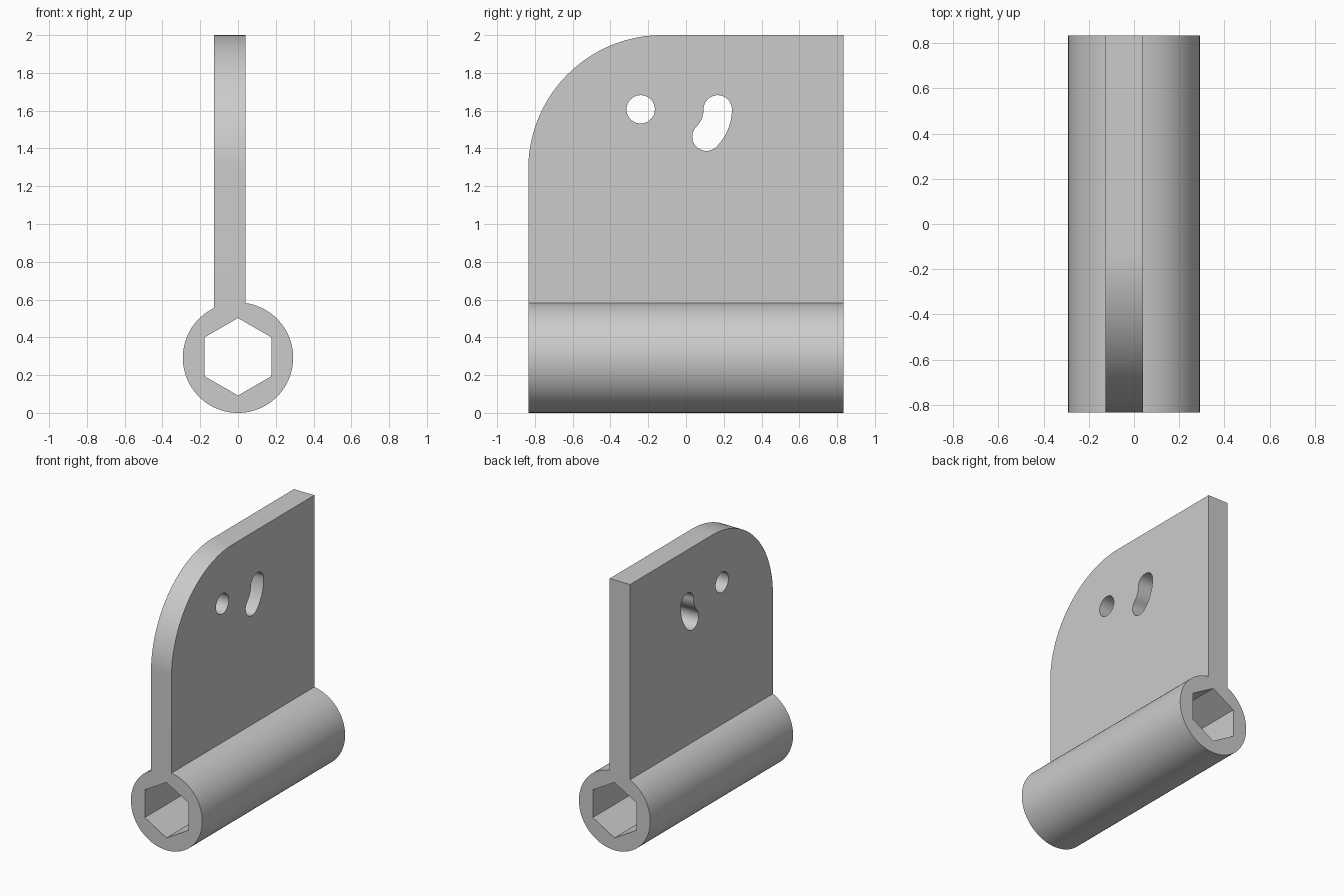
import bpy, bmesh
from math import sin, cos, radians
from mathutils import Vector

if "Cube" in bpy.data.objects:
    bpy.data.objects.remove(bpy.data.objects["Cube"])

HALF = 0.835            # half length along y
BARREL_R = 0.292
HOLE_Z = 1.607


def arc(cx, cz, r, a0, a1, n):
    """Points on an arc, angles in degrees, both ends included."""
    return [(cx + r * cos(radians(a0 + (a1 - a0) * i / n)),
             cz + r * sin(radians(a0 + (a1 - a0) * i / n))) for i in range(n + 1)]


def prism(name, pts, lo, hi, axis):
    """Extrude a 2D profile along x (profile is y,z) or y (profile is x,z)."""
    bm = bmesh.new()
    place = (lambda u, v: (lo, u, v)) if axis == 'x' else (lambda u, v: (u, lo, v))
    face = bm.faces.new([bm.verts.new(place(u, v)) for u, v in pts])
    ext = bmesh.ops.extrude_face_region(bm, geom=[face])
    step = Vector((hi - lo, 0, 0)) if axis == 'x' else Vector((0, hi - lo, 0))
    bmesh.ops.translate(bm, vec=step,
                        verts=[g for g in ext['geom'] if isinstance(g, bmesh.types.BMVert)])
    bmesh.ops.recalc_face_normals(bm, faces=bm.faces)
    mesh = bpy.data.meshes.new(name)
    bm.to_mesh(mesh)
    bm.free()
    ob = bpy.data.objects.new(name, mesh)
    bpy.context.collection.objects.link(ob)
    return ob


def combine(target, other, operation):
    """Apply a boolean and discard the helper object."""
    bpy.context.view_layer.objects.active = target
    mod = target.modifiers.new(operation, 'BOOLEAN')
    mod.operation, mod.solver, mod.object = operation, 'EXACT', other
    other.hide_render = True
    bpy.ops.object.modifier_apply(modifier=mod.name)
    bpy.data.objects.remove(other)


# Upright plate with one large rounded corner
corner = arc(-HALF + 0.71, 2 - 0.71, 0.71, 180, 90, 40)
plate = prism("plate", [(-HALF, 0.45)] + corner + [(HALF, 2), (HALF, 0.45)],
              -0.127, 0.04, 'x')

# Round barrel along the bottom edge, joined to the plate
bracket = prism("hex_socket_bracket", arc(0, BARREL_R, BARREL_R, 0, 360, 128)[:-1],
                -HALF, HALF, 'y')
combine(bracket, plate, 'UNION')

# Hexagonal bore through the barrel
combine(bracket, prism("hex_bore", arc(0, 0.297, 0.205, 90, 450, 6)[:-1], -1, 1, 'y'),
        'DIFFERENCE')

# Round hole through the plate
combine(bracket, prism("round_hole", arc(-0.24, HOLE_Z, 0.075, 0, 360, 48)[:-1], -0.4, 0.4, 'x'),
        'DIFFERENCE')

# Curved slot sweeping 45 degrees
cy, r, w = -0.037, 0.205, 0.075
k = r * cos(radians(45))
slot = (arc(cy, HOLE_Z, r + w, -45, 0, 16)
        + arc(cy + r, HOLE_Z, w, 0, 180, 24)[1:]
        + arc(cy, HOLE_Z, r - w, 0, -45, 16)[1:]
        + arc(cy + k, HOLE_Z - k, w, 135, 315, 24)[1:-1])
combine(bracket, prism("curved_slot", slot, -0.4, 0.4, 'x'), 'DIFFERENCE')

# Smooth the round surfaces, keep the edges crisp
bpy.ops.object.select_all(action='DESELECT')
bracket.select_set(True)
bpy.context.view_layer.objects.active = bracket
bpy.ops.object.shade_smooth_by_angle(angle=radians(25))
